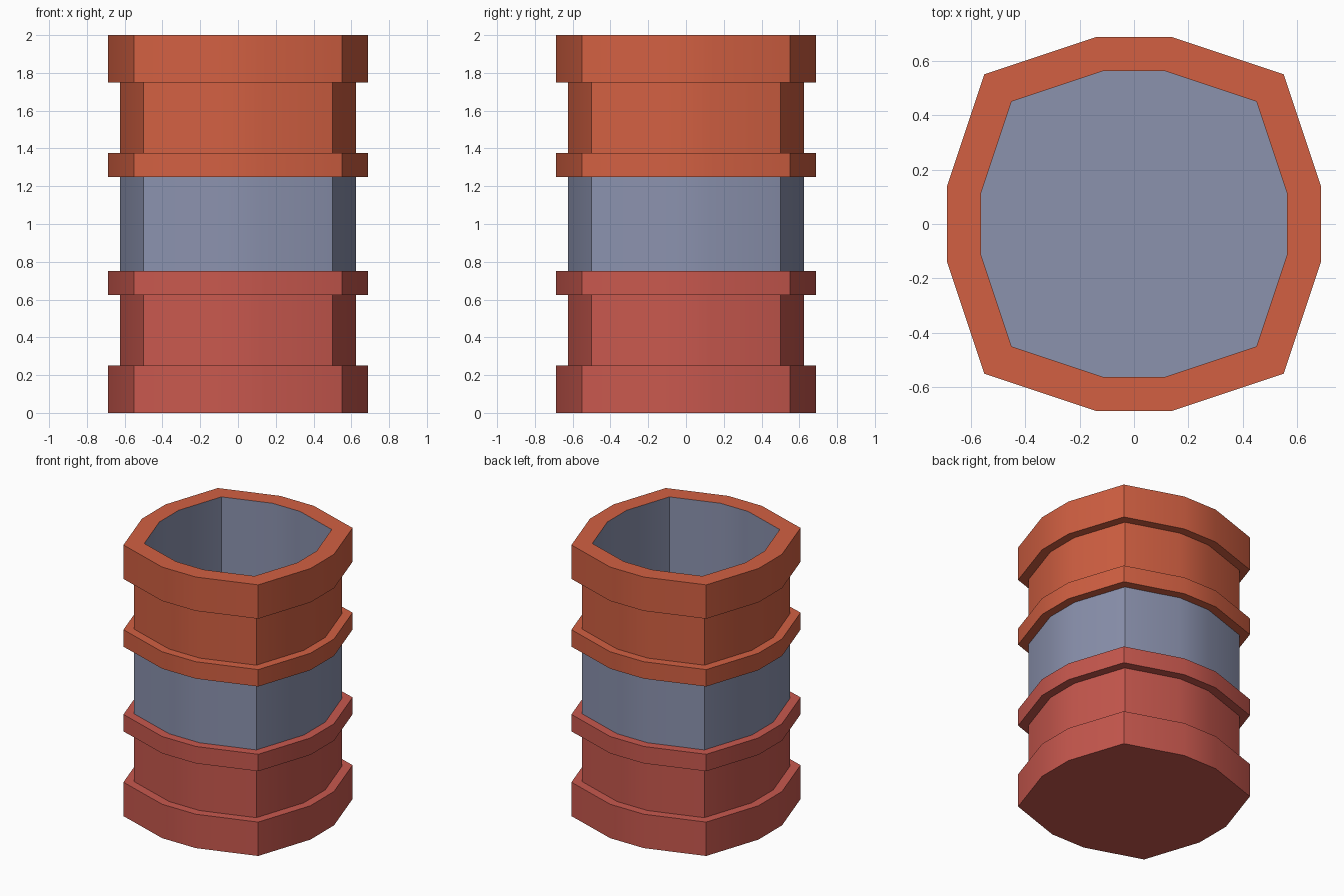
import bpy, bmesh, math

if "Cube" in bpy.data.objects:
    bpy.data.objects.remove(bpy.data.objects["Cube"])


def material(name, rgb):
    m = bpy.data.materials.new(name)
    lin = [((c / 255 + 0.055) / 1.055) ** 2.4 for c in rgb]
    m.diffuse_color = (*lin, 1)
    m.use_nodes = True
    m.node_tree.nodes["Principled BSDF"].inputs["Base Color"].default_value = m.diffuse_color
    return m


RED = material("brick red", (200, 88, 78))
ORANGE = material("burnt orange", (210, 96, 66))
BLUE = material("grey blue", (139, 146, 174))

# Twelve-sided squarish outline, unit half-width
QUARTER = [(1, -0.2), (1, 0.2), (0.8, 0.8)]
OUTLINE = []
for k in range(4):
    c, s = round(math.cos(k * math.pi / 2)), round(math.sin(k * math.pi / 2))
    OUTLINE += [(x * c - y * s, x * s + y * c) for x, y in QUARTER]


def shell(name, profile, mat, cap_start=False, cap_end=False):
    """Sweep a (half-width, z) profile around the outline."""
    bm = bmesh.new()
    rings = [[bm.verts.new((x * r, y * r, z)) for x, y in OUTLINE] for r, z in profile]
    n = len(OUTLINE)
    for a, b in zip(rings, rings[1:]):
        for i in range(n):
            j = (i + 1) % n
            bm.faces.new((a[i], a[j], b[j], b[i]))
    if cap_start:
        bm.faces.new(rings[0][::-1])
    if cap_end:
        bm.faces.new(rings[-1])
    me = bpy.data.meshes.new(name)
    bm.to_mesh(me)
    bm.free()
    me.materials.append(mat)
    ob = bpy.data.objects.new(name, me)
    bpy.context.collection.objects.link(ob)
    bpy.ops.object.select_all(action='DESELECT')
    ob.select_set(True)
    bpy.context.view_layer.objects.active = ob
    bpy.ops.object.shade_smooth_by_angle(angle=math.radians(30))
    return ob


BAND, BODY, INNER = 0.6875, 0.625, 0.5625

# Red lower half with foot band, upper band and closed base
shell("lower_casing", [(BAND, 0), (BAND, 0.25), (BODY, 0.25), (BODY, 0.625),
                       (BAND, 0.625), (BAND, 0.75), (BODY, 0.75)], RED, cap_start=True)
# Blue middle wall
shell("middle_wall", [(BODY, 0.75), (BODY, 1.25)], BLUE)
# Orange upper half with rim
shell("upper_casing", [(BODY, 1.25), (BAND, 1.25), (BAND, 1.375), (BODY, 1.375),
                       (BODY, 1.75), (BAND, 1.75), (BAND, 2), (INNER, 2)], ORANGE)
# Blue inside wall and floor
shell("inner_lining", [(INNER, 2), (INNER, 0.0625)], BLUE, cap_end=True)
